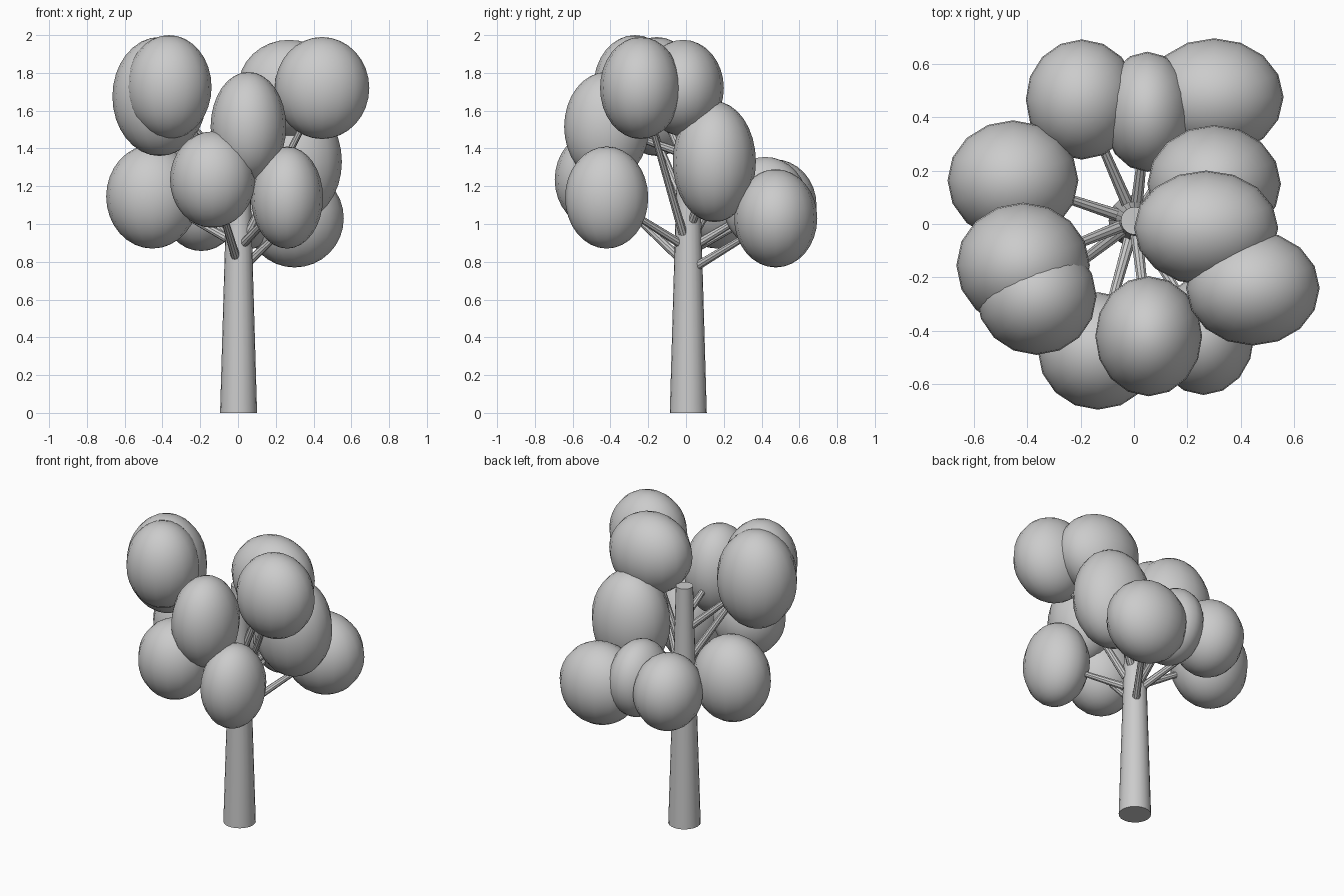
import bpy
from mathutils import Vector, Matrix

if "Cube" in bpy.data.objects:
    bpy.data.objects.remove(bpy.data.objects["Cube"])

TRUNK_X, TRUNK_Y, TRUNK_H = 0.003, 0.012, 1.58
R_BASE, R_TOP = 0.098, 0.052


def cone(name, p, q, r1, r2, sides):
    """Tapered cylinder from p to q."""
    p, q = Vector(p), Vector(q)
    d = q - p
    bpy.ops.mesh.primitive_cone_add(vertices=sides, radius1=r1, radius2=r2, depth=d.length)
    ob = bpy.context.object
    ob.name = name
    ob.matrix_world = Matrix.Translation((p + q) / 2) @ d.to_track_quat('Z', 'Y').to_matrix().to_4x4()
    bpy.ops.object.shade_smooth_by_angle()
    return ob


def leaf_clump(name, centre, radii):
    """Smooth stretched ball."""
    bpy.ops.mesh.primitive_uv_sphere_add(segments=16, ring_count=16, radius=1, location=centre)
    ob = bpy.context.object
    ob.name = name
    ob.scale = radii
    bpy.ops.object.shade_smooth()
    return ob


# Trunk
cone("trunk", (TRUNK_X, TRUNK_Y, 0), (TRUNK_X, TRUNK_Y, TRUNK_H), R_BASE, R_TOP, 20)

# Each clump: centre, radii, height where its branch leaves the trunk
clumps = [
    ((0.30, 0.475, 1.03), (0.26, 0.22, 0.26), 0.78),
    ((-0.195, 0.466, 1.10), (0.21, 0.225, 0.243), 0.88),
    ((0.05, 0.42, 1.11), (0.17, 0.225, 0.245), 0.90),
    ((-0.135, -0.475, 1.235), (0.225, 0.22, 0.255), 0.83),
    ((-0.453, 0.163, 1.145), (0.245, 0.225, 0.275), 0.92),
    ((0.26, -0.42, 1.14), (0.19, 0.22, 0.27), 0.90),
    ((0.30, 0.15, 1.33), (0.25, 0.22, 0.32), 1.02),
    ((0.055, -0.42, 1.515), (0.20, 0.225, 0.29), 1.38),
    ((-0.415, -0.155, 1.675), (0.25, 0.235, 0.315), 1.32),
    ((-0.365, -0.27, 1.725), (0.225, 0.22, 0.275), 1.12),
    ((0.27, -0.015, 1.72), (0.27, 0.215, 0.255), 1.20),
    ((0.445, -0.24, 1.72), (0.25, 0.215, 0.27), 0.95),
]

# Branches and leaf clumps
for i, (c, radii, z) in enumerate(clumps, 1):
    out = Vector((c[0] - TRUNK_X, c[1] - TRUNK_Y, 0)).normalized()
    r = R_BASE + (R_TOP - R_BASE) * z / TRUNK_H
    start = Vector((TRUNK_X, TRUNK_Y, z)) + out * r * 0.8
    cone(f"branch_{i}", start, c, 0.024, 0.014, 10)
    leaf_clump(f"leaf_clump_{i}", c, radii)
